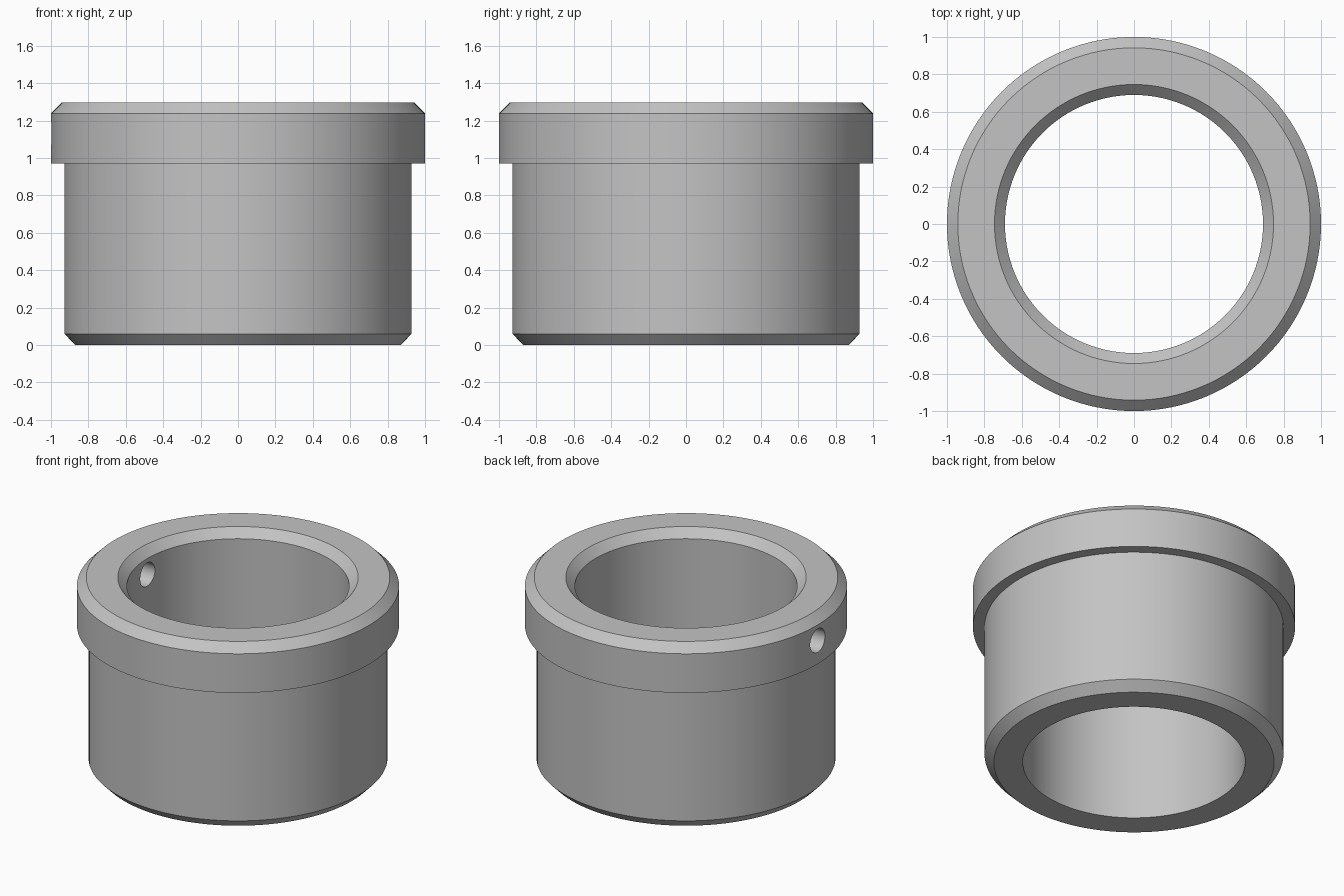
import bpy, bmesh, math
from mathutils import Vector

if "Cube" in bpy.data.objects:
    bpy.data.objects.remove(bpy.data.objects["Cube"])

SEGMENTS = 128

# Single plain metal colour
metal = bpy.data.materials.new("light_grey_metal")
metal.diffuse_color = (0.55, 0.55, 0.55, 1)
metal.use_nodes = True
metal.node_tree.nodes["Principled BSDF"].inputs["Base Color"].default_value = metal.diffuse_color

# Closed wall section (radius, height), revolved into the flanged bushing
section = [(0.69, 0), (0.87, 0), (0.928, 0.06), (0.928, 0.97), (1, 0.97),
           (1, 1.238), (0.942, 1.296), (0.746, 1.296), (0.69, 1.238)]
bm = bmesh.new()
rings = []
for i in range(SEGMENTS):
    a = 2 * math.pi * i / SEGMENTS
    rings.append([bm.verts.new((r * math.cos(a), r * math.sin(a), z)) for r, z in section])
for i in range(SEGMENTS):
    here, after = rings[i], rings[(i + 1) % SEGMENTS]
    for j in range(len(section)):
        k = (j + 1) % len(section)
        bm.faces.new((here[j], after[j], after[k], here[k]))
bmesh.ops.recalc_face_normals(bm, faces=bm.faces)
mesh = bpy.data.meshes.new("flanged_bushing")
bm.to_mesh(mesh)
bm.free()
bushing = bpy.data.objects.new("flanged_bushing", mesh)
bpy.context.collection.objects.link(bushing)
mesh.materials.append(metal)

# Radial pin hole through the left side of the flange
bpy.ops.mesh.primitive_cylinder_add(vertices=48, radius=0.08, depth=0.7,
                                    location=(-0.85, 0, 1.13),
                                    rotation=(0, math.pi / 2, 0))
cutter = bpy.context.object
cutter.name = "pin_hole_cutter"
cutter.data.materials.append(metal)

cut = bushing.modifiers.new("pin_hole", 'BOOLEAN')
cut.operation = 'DIFFERENCE'
cut.solver = 'EXACT'
cut.object = cutter

bpy.ops.object.select_all(action='DESELECT')
bushing.select_set(True)
bpy.context.view_layer.objects.active = bushing
bpy.ops.object.modifier_apply(modifier=cut.name)
bpy.data.objects.remove(cutter)

# Smooth round walls, crisp chamfer edges
bpy.ops.object.shade_smooth_by_angle(angle=math.radians(30))
